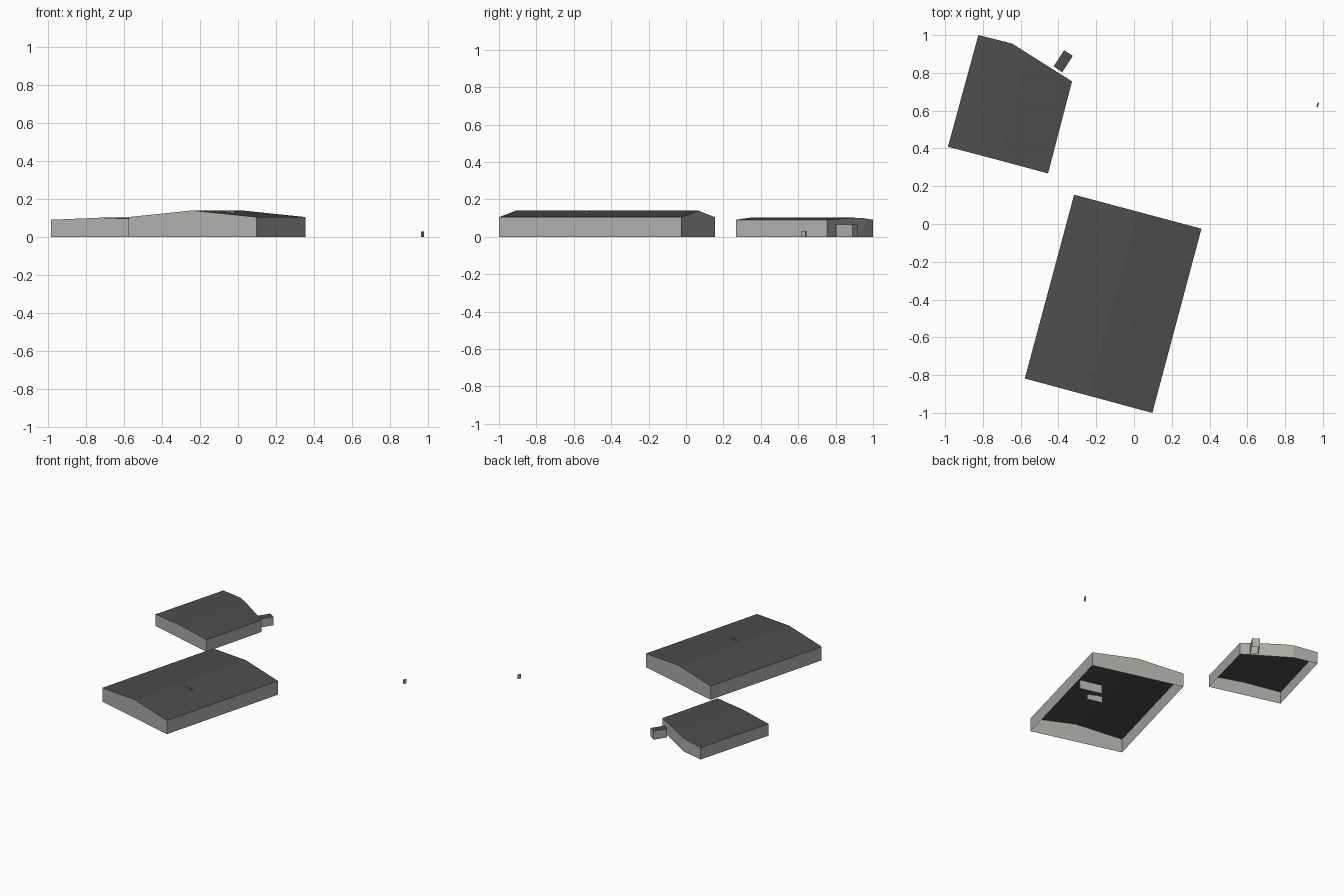
import bpy, bmesh
from mathutils import Vector

if "Cube" in bpy.data.objects:
    bpy.data.objects.remove(bpy.data.objects["Cube"])


def material(name, rgb):
    m = bpy.data.materials.new(name)
    m.diffuse_color = (*rgb, 1.0)
    m.use_nodes = True
    m.node_tree.nodes["Principled BSDF"].inputs["Base Color"].default_value = m.diffuse_color
    return m


WALL = material("pale grey wall", (0.42, 0.42, 0.40))
ROOF = material("dark grey roof", (0.075, 0.075, 0.075))


def shell(name, outline, roofs, base=0.0, floor=False):
    """Walls rising from base to an outline of (x, y, z) points, plus roof planes
    given as lists of outline indices. Outline runs anticlockwise."""
    bm = bmesh.new()
    top = [bm.verts.new(p) for p in outline]
    low = [bm.verts.new((p[0], p[1], base)) for p in outline]
    n = len(top)
    for i in range(n):
        j = (i + 1) % n
        bm.faces.new((low[i], low[j], top[j], top[i]))
    for ids in roofs:
        bm.faces.new([top[i] for i in ids]).material_index = 1
    if floor:
        bm.faces.new(low[::-1])
    mesh = bpy.data.meshes.new(name)
    bm.to_mesh(mesh)
    bm.free()
    mesh.materials.append(WALL)
    mesh.materials.append(ROOF)
    ob = bpy.data.objects.new(name, mesh)
    bpy.context.collection.objects.link(ob)
    return ob


def box(name, corners, top, base=0.0, floor=False):
    return shell(name, [(x, y, top) for x, y in corners], [range(len(corners))], base, floor)


def strip(center, length, thick):
    """Footprint of a thin panel lying across the main building."""
    c = Vector(center)
    u = Vector((0.967, -0.256)) * length / 2
    v = Vector((0.256, 0.967)) * thick / 2
    return [c - u - v, c + u - v, c + u + v, c - u + v]


# Main building with a shallow gable roof
E, H = 0.105, 0.14
shell("main_building",
      [(-0.578, -0.818, E), (-0.24, -0.909, H), (0.097, -1.0, E),
       (0.357, -0.025, E), (0.02, 0.065, H), (-0.317, 0.155, E)],
      [(0, 1, 4, 5), (1, 2, 3, 4)])

# Second building with one corner cut off
E, H = 0.091, 0.102
shell("side_building",
      [(-0.985, 0.409, E), (-0.72, 0.339, H), (-0.455, 0.268, E), (-0.328, 0.755, E),
       (-0.563, 0.903, H), (-0.645, 0.955, 0.099), (-0.824, 1.0, E)],
      [(0, 1, 4, 5, 6), (1, 2, 3, 4)])

# Small annex and distant hut
box("annex", [(-0.425, 0.835), (-0.38, 0.803), (-0.324, 0.89), (-0.37, 0.92)], 0.066)
box("hut", [(0.965, 0.622), (0.971, 0.617), (0.980, 0.640), (0.974, 0.643)], 0.03)

# Thin panel breaking through the roof, and a panel hanging inside
box("roof_panel", strip((-0.075, -0.515), 0.115, 0.012), 0.136, 0.09, True)
box("inner_panel", strip((0.085, -0.365), 0.17, 0.006), 0.112, 0.045, True)
